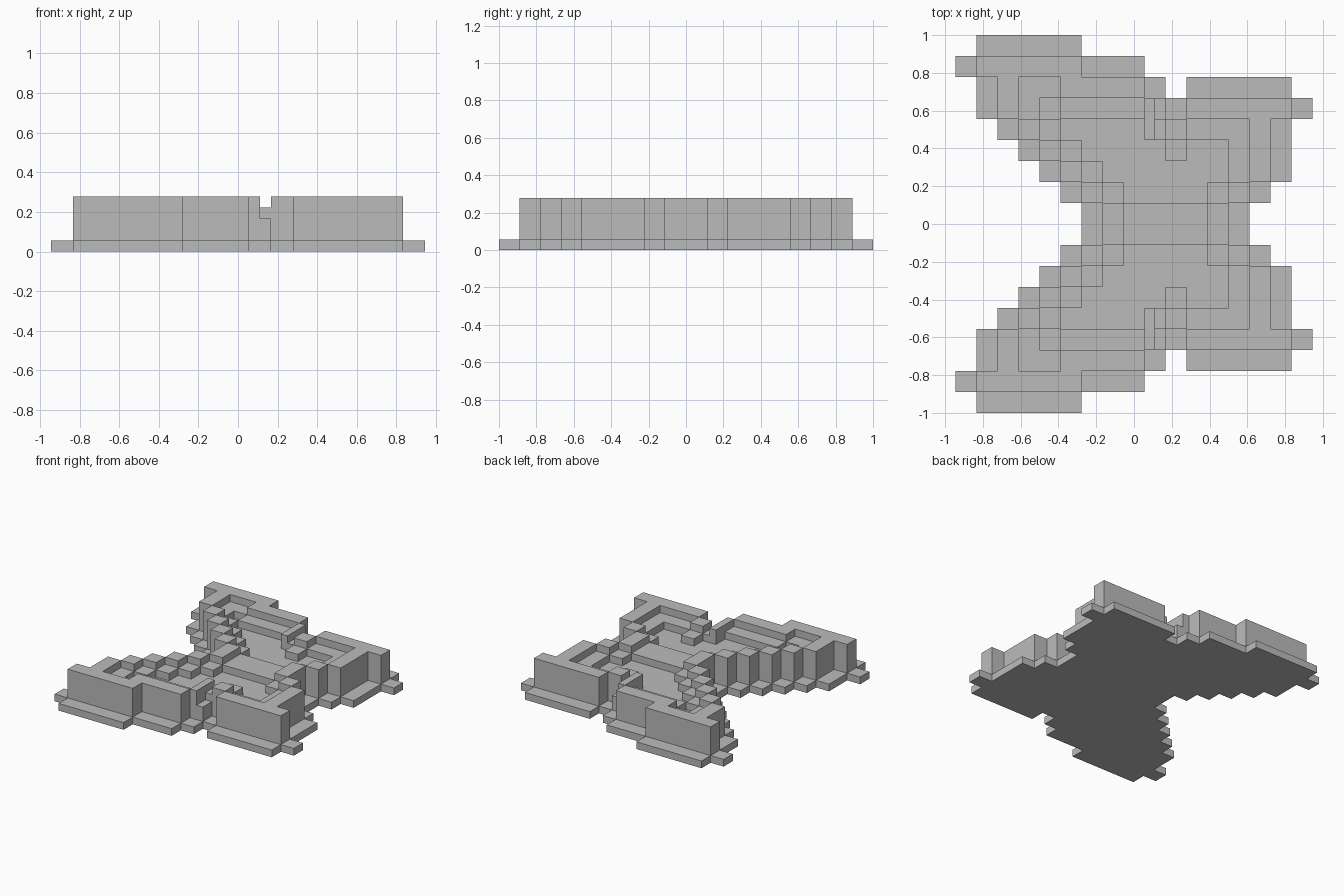
import bpy
import bmesh
import math

old = bpy.data.objects.get("Cube")
if old:
    bpy.data.objects.remove(old, do_unlink=True)

U = 1 / 9          # plan cell
STEP = U / 2       # height step
X0 = -17 / 18      # left edge of the plan

grey = bpy.data.materials.new("plain grey")
grey.use_nodes = True
grey.diffuse_color = (0.5, 0.5, 0.5, 1)
grey.node_tree.nodes["Principled BSDF"].inputs["Base Color"].default_value = (0.5, 0.5, 0.5, 1)

# Column spans of the footprint, from the middle row outwards
ROWS = [[(6, 14)], [(5, 15)], [(4, 16)], [(3, 16)], [(2, 16)],
        [(1, 17)], [(1, 10), (11, 16)], [(0, 9)], [(1, 6)]]


def both_sides(cells):
    return {(i, j) for i, r in cells for j in (r, -1 - r)}


def erode(cells):
    return {(i, j) for i, j in cells
            if {(i + 1, j), (i - 1, j), (i, j + 1), (i, j - 1)} <= cells}


def prism(name, cells, low, high, x_start=0.0, x_end=1.0):
    """Solid over a set of cells, with coplanar faces merged."""
    bm = bmesh.new()

    def quad(points):
        bm.faces.new([bm.verts.new(p) for p in points])

    for i, j in cells:
        xa, xb = X0 + (i + x_start) * U, X0 + (i + x_end) * U
        ya, yb = j * U, (j + 1) * U
        corners = [(xa, ya), (xb, ya), (xb, yb), (xa, yb)]
        quad([(x, y, high * STEP) for x, y in corners])
        quad([(x, y, low * STEP) for x, y in reversed(corners)])
        for n, (di, dj) in enumerate([(0, -1), (1, 0), (0, 1), (-1, 0)]):
            if (i + di, j + dj) not in cells:
                a, b = corners[n], corners[(n + 1) % 4]
                quad([(*a, low * STEP), (*b, low * STEP), (*b, high * STEP), (*a, high * STEP)])
    bmesh.ops.remove_doubles(bm, verts=bm.verts, dist=0.0005)
    bmesh.ops.dissolve_limit(bm, angle_limit=math.radians(1), verts=bm.verts, edges=bm.edges)
    mesh = bpy.data.meshes.new(name)
    bm.to_mesh(mesh)
    bm.free()
    mesh.materials.append(grey)
    obj = bpy.data.objects.new(name, mesh)
    bpy.context.collection.objects.link(obj)
    return obj


# Nested plan outlines
footprint = both_sides({(i, r) for r, spans in enumerate(ROWS)
                        for a, b in spans for i in range(a, b)})
body = erode(footprint)
recess = erode(body) - both_sides({(5, 6)})
middle = {c for c in recess if c[1] in (-1, 0)}
floor = erode(recess) - middle
gap = both_sides({(9, 4), (9, 5)})
gap_outer = both_sides({(9, 5)})

# Base slab, outer rim, stepped ledge with middle bar, sunken floor
prism("base_slab", footprint, 0, 1)
prism("outer_rim", body - recess - gap, 1, 5)
prism("inner_ledge", recess - floor - gap, 1, 4)
prism("sunken_floor", floor, 1, 3)

# Half-width posts and sills at the two side openings
prism("gap_posts", gap, 1, 5, 0, 0.5)
prism("gap_ledges", gap - gap_outer, 1, 4, 0.5, 1)
prism("gap_sills", gap_outer, 1, 3, 0.5, 1)
